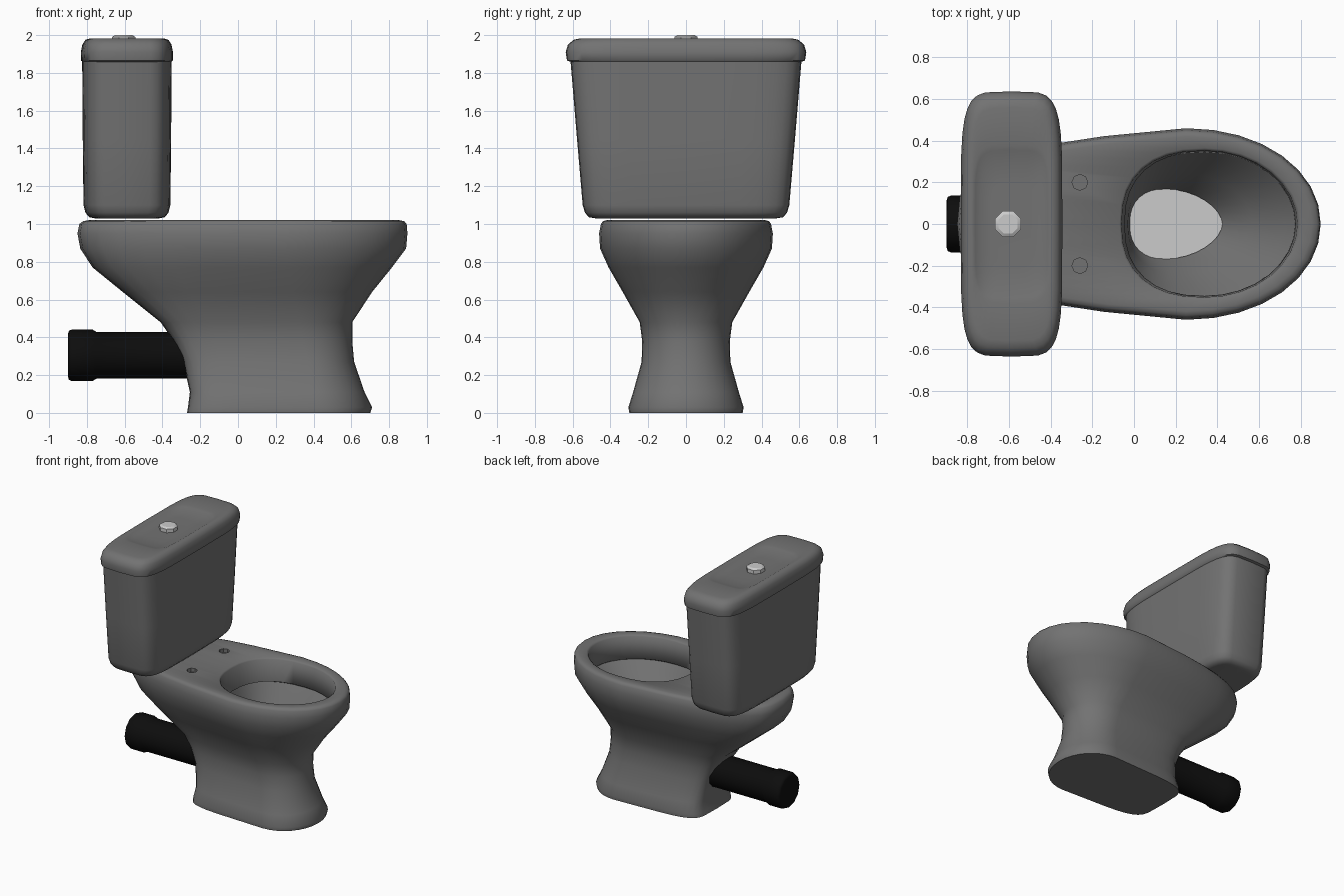
import bpy, bmesh, math

if "Cube" in bpy.data.objects:
    bpy.data.objects.remove(bpy.data.objects["Cube"])


def material(name, v):
    m = bpy.data.materials.new(name)
    m.diffuse_color = (v, v, v, 1)
    m.use_nodes = True
    m.node_tree.nodes["Principled BSDF"].inputs["Base Color"].default_value = m.diffuse_color
    return m


ceramic = material("ceramic_grey", 0.17)
light = material("light_grey", 0.8)
black = material("black_plastic", 0.004)


def spow(v, e):
    return math.copysign(abs(v) ** e, v)


def egg(z, x0, x1, hw, xc, nr=2, nf=2, taper=0.0, seg=32):
    """Egg-shaped ring: widest at xc, separate roundness for rear and front."""
    pts = []
    for i in range(seg):
        a = 2 * math.pi * (i + 0.5 * (seg == 8)) / seg
        c, s = math.cos(a), math.sin(a)
        n, length = (nf, x1 - xc) if c > 0 else (nr, xc - x0)
        u = spow(c, 2 / n)
        y = hw * spow(s, 2 / n) * (1 + taper * min(u, 0))
        pts.append((xc + length * u, y, z))
    return pts


def loft(name, rings, mat, angle=60):
    """Skin a stack of rings and cap both ends."""
    bm = bmesh.new()
    loops = [[bm.verts.new(p) for p in r] for r in rings]
    for a, b in zip(loops, loops[1:]):
        for i in range(len(a)):
            j = (i + 1) % len(a)
            bm.faces.new((a[i], a[j], b[j], b[i]))
    bm.faces.new(loops[-1])
    if len(loops) > 1:
        bm.faces.new(loops[0][::-1])
        bmesh.ops.recalc_face_normals(bm, faces=bm.faces)
    me = bpy.data.meshes.new(name)
    bm.to_mesh(me)
    bm.free()
    me.materials.append(mat)
    ob = bpy.data.objects.new(name, me)
    bpy.context.collection.objects.link(ob)
    bpy.ops.object.select_all(action='DESELECT')
    ob.select_set(True)
    bpy.context.view_layer.objects.active = ob
    bpy.ops.object.shade_smooth_by_angle(angle=math.radians(angle))
    return ob


# Pedestal and bowl: outer wall going up (z, rear x, front x, half width)
outer = [(0.005, -0.27, 0.70, 0.30), (0.03, -0.265, 0.71, 0.305),
         (0.11, -0.255, 0.67, 0.28), (0.27, -0.29, 0.615, 0.235),
         (0.38, -0.34, 0.605, 0.232), (0.48, -0.41, 0.605, 0.245),
         (0.64, -0.61, 0.71, 0.335), (0.77, -0.77, 0.815, 0.41),
         (0.87, -0.835, 0.89, 0.455), (0.95, -0.85, 0.897, 0.46),
         (1.0, -0.84, 0.893, 0.45), (1.015, -0.82, 0.88, 0.44),
         (1.02, -0.79, 0.855, 0.42)]
outer[0] = (0.0,) + outer[0][1:]
rings = []
for z, x0, x1, hw in outer:
    t = min(z / 0.87, 1)
    rings.append(egg(z, x0, x1, hw, 0.42 - 0.17 * t, 6 - 2.8 * t,
                     2.05, 0.08 + 0.12 * t))
# then down the inside: rim, undercut lip, basin
inner = [(1.02, -0.07, 0.80, 0.365, 0.34), (1.01, -0.06, 0.785, 0.352, 0.34),
         (0.84, -0.045, 0.775, 0.345, 0.34), (0.83, -0.07, 0.785, 0.36, 0.34),
         (0.77, -0.055, 0.72, 0.32, 0.31), (0.64, -0.03, 0.57, 0.24, 0.24),
         (0.52, -0.02, 0.42, 0.165, 0.16), (0.46, 0.0, 0.37, 0.14, 0.15)]
rings += [egg(*r, nr=2.4, nf=2) for r in inner]
bowl = loft("bowl", rings, ceramic)

# Seat bolt holes
for side in (-1, 1):
    bpy.ops.mesh.primitive_cylinder_add(vertices=8, radius=0.038, depth=0.1,
                                        location=(-0.26, side * 0.2, 1.04))
    cutter = bpy.context.object
    cutter.hide_render = True
    mod = bowl.modifiers.new("bolt_hole", 'BOOLEAN')
    mod.operation, mod.object, mod.solver = 'DIFFERENCE', cutter, 'EXACT'
    bpy.context.view_layer.objects.active = bowl
    bpy.ops.object.modifier_move_to_index(modifier=mod.name, index=0)
    bpy.ops.object.modifier_apply(modifier=mod.name)
    bpy.data.objects.remove(cutter)

# Water surface
loft("water", [egg(0.53, -0.02, 0.425, 0.168, 0.16, 2.6, 1.8)], light)


def block(z, rx, ry):
    return egg(z, -0.588 - rx, -0.588 + rx, ry, -0.588, 5, 5)


# Cistern, tapering downwards
loft("cistern", [block(*r) for r in (
    (1.03, 0.17, 0.48), (1.036, 0.20, 0.515), (1.06, 0.22, 0.535),
    (1.10, 0.23, 0.547), (1.45, 0.234, 0.577), (1.87, 0.237, 0.612))], ceramic)

# Cistern lid with sunken top panel
loft("cistern_lid", [block(*r) for r in (
    (1.855, 0.23, 0.60), (1.865, 0.243, 0.63), (1.91, 0.244, 0.637),
    (1.95, 0.236, 0.625), (1.975, 0.22, 0.595), (1.983, 0.195, 0.56),
    (1.983, 0.185, 0.38), (1.978, 0.175, 0.355), (1.965, 0.15, 0.30),
    (1.962, 0.10, 0.2))], ceramic)

# Flush button
loft("flush_button", [egg(z, -0.605 - r, -0.605 + r, r, -0.605, seg=8)
                      for z, r in ((1.95, 0.067), (1.99, 0.067),
                                   (2.0, 0.05))], light, 30)

# Waste pipe with end collar
profile = [(-0.9, 0.115), (-0.895, 0.13), (-0.88, 0.136), (-0.77, 0.136),
           (-0.75, 0.124), (-0.15, 0.124)]
loft("waste_pipe", [[(x, r * math.cos(i * math.pi / 6),
                      0.305 + r * math.sin(i * math.pi / 6))
                     for i in range(12)] for x, r in profile], black)
